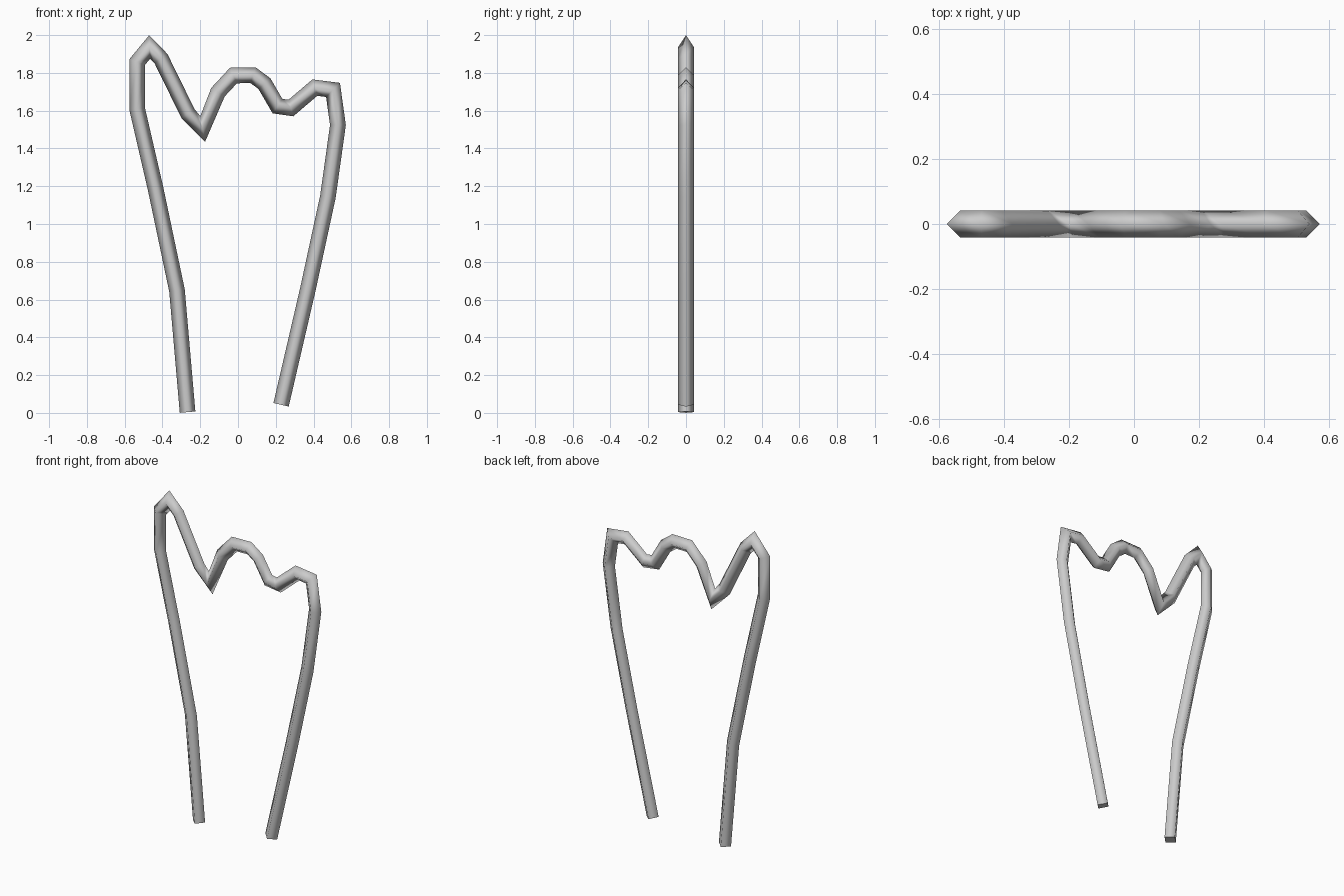
import bpy
import bmesh
from mathutils import Vector

cube = bpy.data.objects.get("Cube")
if cube:
    bpy.data.objects.remove(cube, do_unlink=True)

RADIUS = 0.0415

# Centre line of the bent tube in the x-z plane, from one foot to the other
PATH = [(-0.267, 0.004), (-0.323, 0.648), (-0.437, 1.19), (-0.534, 1.61),
        (-0.534, 1.857), (-0.468, 1.937), (-0.408, 1.876), (-0.265, 1.585),
        (-0.187, 1.503), (-0.106, 1.698), (-0.024, 1.786), (0.079, 1.788),
        (0.14, 1.743), (0.209, 1.624), (0.28, 1.614), (0.407, 1.722),
        (0.503, 1.71), (0.529, 1.524), (0.476, 1.145), (0.37, 0.655),
        (0.228, 0.043)]


def make_material(name, colour):
    mat = bpy.data.materials.new(name)
    mat.use_nodes = True
    mat.diffuse_color = colour
    mat.node_tree.nodes["Principled BSDF"].inputs["Base Color"].default_value = colour
    return mat


def diamond_tube(name, path, radius, mat):
    """Sweep a four-sided section along a flat path with mitred corners."""
    pts = [Vector((x, 0, z)) for x, z in path]
    depth = Vector((0, radius, 0))
    bm = bmesh.new()
    rings = []
    for i, p in enumerate(pts):
        before = (p - pts[max(i - 1, 0)]).normalized()
        after = (pts[min(i + 1, len(pts) - 1)] - p).normalized()
        tangent = (before + after).normalized()
        # Widen the section at corners so the straight runs keep their width
        miter = 1 / max(tangent.dot(after if after.length else before), 0.6)
        side = Vector((tangent.z, 0, -tangent.x)) * radius * miter
        rings.append([bm.verts.new(p + o) for o in (side, depth, -side, -depth)])
    # Tube walls
    for a, b in zip(rings, rings[1:]):
        for k in range(4):
            n = (k + 1) % 4
            bm.faces.new((a[k], a[n], b[n], b[k])).smooth = True
    # Flat caps on both feet, with crisp rims
    for ring in (rings[0], rings[-1]):
        cap = bm.faces.new(ring)
        for edge in cap.edges:
            edge.smooth = False
    bmesh.ops.recalc_face_normals(bm, faces=bm.faces)
    mesh = bpy.data.meshes.new(name)
    bm.to_mesh(mesh)
    bm.free()
    mesh.materials.append(mat)
    obj = bpy.data.objects.new(name, mesh)
    bpy.context.collection.objects.link(obj)
    return obj


grey = make_material("light_grey", (0.6, 0.6, 0.6, 1))
diamond_tube("bent_tube", PATH, RADIUS, grey)
